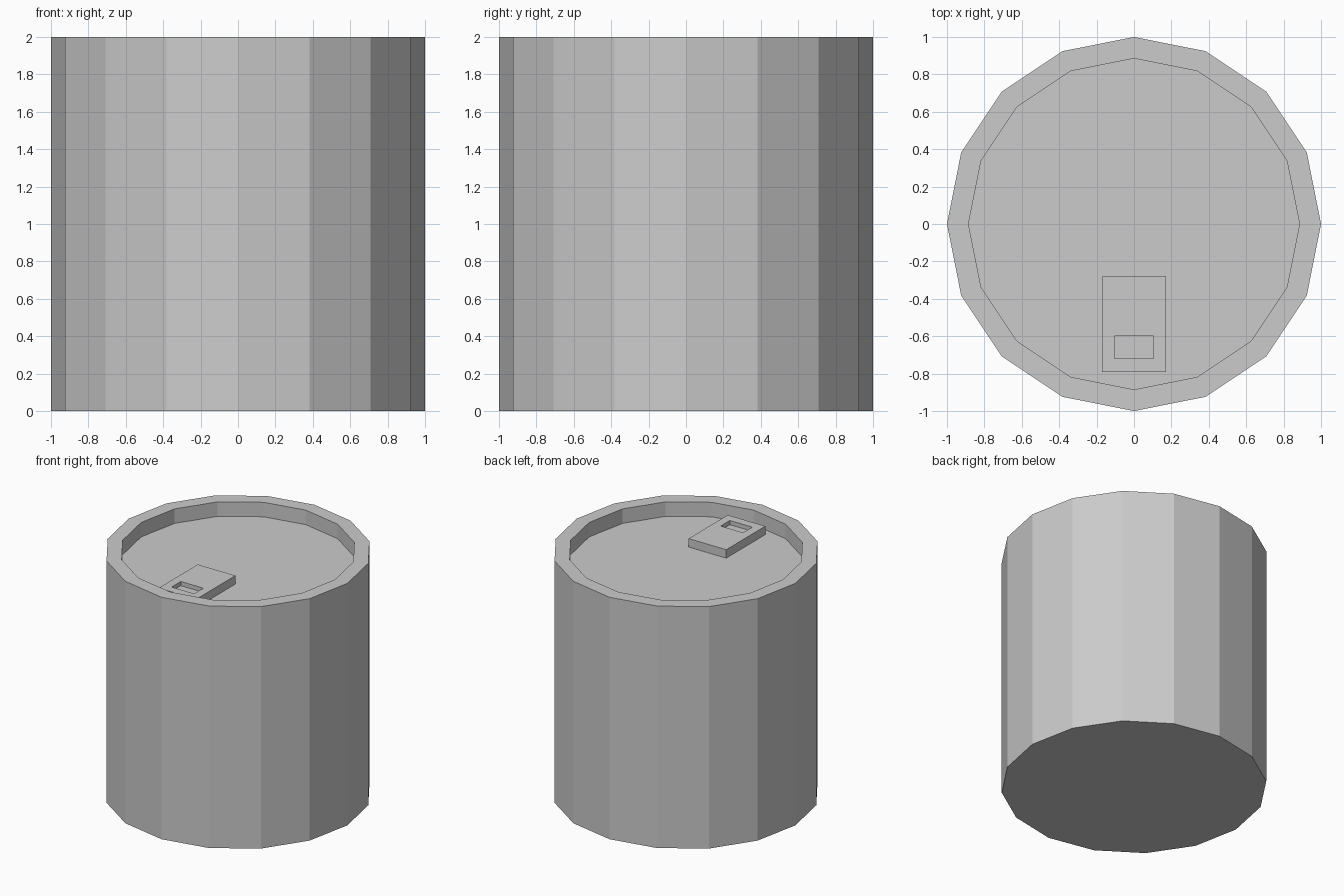
import bpy
import bmesh
from math import cos, sin, pi

cube = bpy.data.objects.get("Cube")
if cube:
    bpy.data.objects.remove(cube, do_unlink=True)

grey = bpy.data.materials.new("plain grey")
grey.use_nodes = True
GREY = (0.6, 0.6, 0.6, 1)
grey.diffuse_color = GREY
grey.node_tree.nodes["Principled BSDF"].inputs["Base Color"].default_value = GREY


def make_object(name, bm):
    bmesh.ops.recalc_face_normals(bm, faces=bm.faces)
    mesh = bpy.data.meshes.new(name)
    bm.to_mesh(mesh)
    bm.free()
    mesh.materials.append(grey)
    obj = bpy.data.objects.new(name, mesh)
    bpy.context.collection.objects.link(obj)
    return obj


def bridge(bm, lower, upper):
    n = len(lower)
    for i in range(n):
        j = (i + 1) % n
        bm.faces.new((lower[i], lower[j], upper[j], upper[i]))


def stack(name, loops):
    """Closed solid skinned through matching loops of points, capped at both ends."""
    bm = bmesh.new()
    rings = [[bm.verts.new(p) for p in loop] for loop in loops]
    for a, b in zip(rings, rings[1:]):
        bridge(bm, a, b)
    bm.faces.new(rings[0])
    bm.faces.new(rings[-1])
    return make_object(name, bm)


def ring(radius, z, sides=16):
    return [(radius * cos(2 * pi * i / sides), radius * sin(2 * pi * i / sides), z)
            for i in range(sides)]


def rectangle(half_x, y0, y1, z):
    return [(-half_x, y0, z), (half_x, y0, z), (half_x, y1, z), (-half_x, y1, z)]


LID = 1.88
TAB_TOP = LID + 0.07

# Can body: outer wall, raised rim and sunken lid
stack("can_body", [ring(1, 0), ring(1, 2), ring(0.885, 2), ring(0.885, LID)])

# Pull tab with a shallow finger slot
stack("pull_tab", [
    rectangle(0.172, -0.79, -0.28, LID),
    rectangle(0.172, -0.79, -0.28, TAB_TOP),
    rectangle(0.103, -0.72, -0.6, TAB_TOP),
    rectangle(0.103, -0.72, -0.6, TAB_TOP - 0.035),
])
